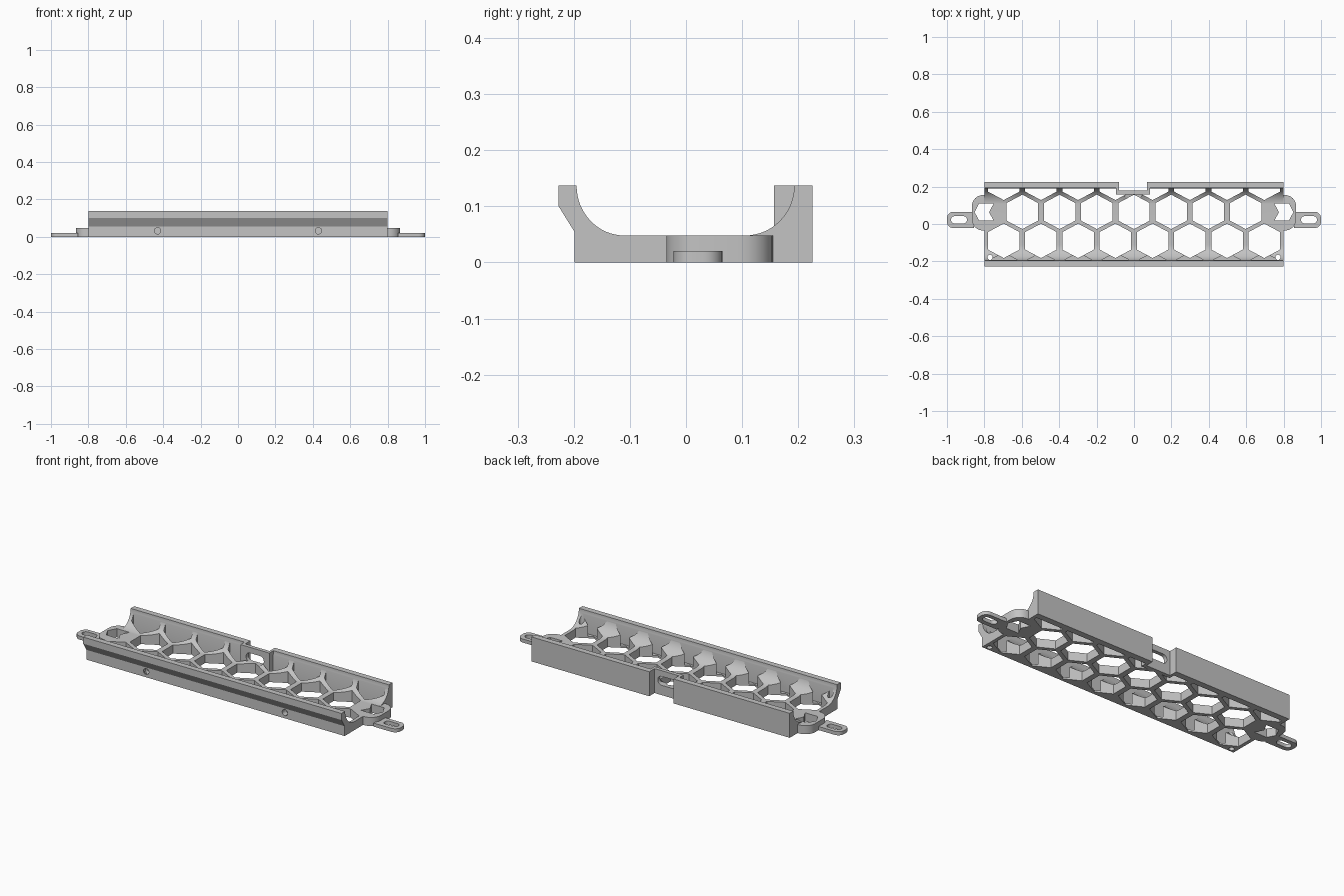
import bpy
import bmesh
from math import sin, cos, pi, radians
from mathutils import Vector

cube = bpy.data.objects.get("Cube")
if cube:
    bpy.data.objects.remove(cube, do_unlink=True)

GREY = (0.55, 0.55, 0.55, 1)
grey = bpy.data.materials.new("plain grey")
grey.use_nodes = True
grey.diffuse_color = GREY
grey.node_tree.nodes["Principled BSDF"].inputs["Base Color"].default_value = GREY


def make(name, points, vector):
    """Closed prism from a planar loop of 3D points swept along a vector."""
    n = len(points)
    verts = [Vector(p) for p in points] + [Vector(p) + Vector(vector) for p in points]
    faces = [range(n), range(n, 2 * n)]
    faces += [(i, (i + 1) % n, (i + 1) % n + n, i + n) for i in range(n)]
    mesh = bpy.data.meshes.new(name)
    mesh.from_pydata(verts, [], [tuple(f) for f in faces])
    bm = bmesh.new()
    bm.from_mesh(mesh)
    bmesh.ops.recalc_face_normals(bm, faces=bm.faces)
    bm.to_mesh(mesh)
    bm.free()
    mesh.materials.append(grey)
    ob = bpy.data.objects.new(name, mesh)
    bpy.context.collection.objects.link(ob)
    return ob


def upright(points, low, high):
    """Vertical prism from an xy outline."""
    return [(x, y, low) for x, y in points], (0, 0, high - low)


def across(points, front, back):
    """Prism along y from an xz outline."""
    return [(x, front, z) for x, z in points], (0, back - front, 0)


def rectangle(x0, x1, y0, y1):
    return [(x0, y0), (x1, y0), (x1, y1), (x0, y1)]


def rounded(x0, x1, y0, y1, r, steps=6):
    """Rounded rectangle outline."""
    corners = [(x1 - r, y1 - r), (x0 + r, y1 - r), (x0 + r, y0 + r), (x1 - r, y0 + r)]
    return [(cx + r * cos((q + i / steps) * pi / 2), cy + r * sin((q + i / steps) * pi / 2))
            for q, (cx, cy) in enumerate(corners) for i in range(steps + 1)]


def circle(x, y, r):
    return [(x + r * cos(i * pi / 12), y + r * sin(i * pi / 12)) for i in range(24)]


def cut(ob, prism):
    """Subtract one prism and discard the cutter."""
    cutter = make("cutter", *prism)
    mod = ob.modifiers.new("cut", "BOOLEAN")
    mod.operation, mod.solver, mod.object = "DIFFERENCE", "EXACT", cutter
    bpy.context.view_layer.objects.active = ob
    bpy.ops.object.modifier_apply(modifier=mod.name)
    bpy.data.objects.remove(cutter, do_unlink=True)


def smooth(ob):
    bpy.ops.object.select_all(action="DESELECT")
    ob.select_set(True)
    bpy.context.view_layer.objects.active = ob
    bpy.ops.object.shade_smooth_by_angle(angle=radians(30))


HALF, TOP, FLOOR = 0.8, 0.137, 0.048
# Honeycomb cell: half width, half height, shoulder height; then the spacing
W, H, S = 0.084, 0.092, 0.047
PITCH, ROW, MID = 0.199, 0.155, 0.065

# Channel profile: two walls joined to the floor by quarter-round fillets
arcs = []
for cy, ry, start in ((0.105, 0.088, 0), (-0.11, 0.085, -pi / 2)):
    for i in range(17):
        a = start - i * pi / 32
        arcs.append((cy + ry * cos(a), TOP + (TOP - FLOOR) * sin(a)))
profile = [(-0.227, TOP), (-0.227, 0.1), (-0.199, 0.055), (-0.199, 0),
           (0.225, 0), (0.225, TOP)] + arcs
tray = make("tray", [(-HALF, y, z) for y, z in profile], (2 * HALF, 0, 0))

# Honeycomb openings: two full rows
for cy, count in ((MID, 7), (MID - ROW, 8)):
    for i in range(count):
        cx = (i - (count - 1) / 2) * PITCH
        cut(tray, upright([(cx, cy + H), (cx + W, cy + S), (cx + W, cy - S),
                           (cx, cy - H), (cx - W, cy - S), (cx - W, cy + S)], -0.1, 0.3))

# Partial honeycomb rows beside the walls; the front ones are blind
for i in range(8):
    cx = (i - 3.5) * PITCH
    cy, rim = MID + ROW, 0.19
    cut(tray, upright([(cx, cy - H), (cx + W, cy - S), (cx + W, rim),
                       (cx - W, rim), (cx - W, cy - S)], -0.1, 0.3))
    tip, rim = MID - 2 * ROW + H, -0.192
    s = (tip - rim) * W / (H - S)
    cut(tray, upright([(cx, tip), (cx + s, rim), (cx - s, rim)], 0.01, 0.3))

# Recess in the back wall, closed by a thin set-back wall with a cable slot
wall = make("recess_wall", *upright(rectangle(-0.095, 0.085, 0.157, 0.205), 0, TOP))
recess = upright(rectangle(-0.08, 0.07, 0.178, 0.3), -0.1, 0.3)
slot = across(rounded(-0.06, 0.05, 0.055, 0.105, 0.024), 0.1, 0.3)
for part in (tray, wall):
    cut(part, recess)
    cut(part, slot)
smooth(wall)

# Rounded end blocks, slotted mounting ears, end openings and screw holes
for side, s in (("left", 1), ("right", -1)):
    chevron = [(0.828, 0.11), (0.75, 0.11), (0.775, 0.063), (0.75, 0.018), (0.828, 0.018), (0.852, 0.063)]
    opening = upright([(s * x, y) for x, y in chevron], -0.1, 0.3)
    cut(tray, opening)
    cut(tray, upright(circle(s * 0.77, -0.178, 0.014), -0.1, 0.3))
    cut(tray, across(circle(s * 0.43, 0.032, 0.017), -0.3, -0.165))

    bulge = [(x, y) for x, y in rounded(0.7, 0.867, -0.035, 0.155, 0.06) if x > 0.8]
    bulge += [(0.795, -0.035), (0.795, 0.155)]
    # Order the outline around its middle
    bulge.sort(key=lambda p: Vector((p[0] - 0.82, p[1] - 0.06)).angle_signed(Vector((1, 0))))
    block = make(side + "_end_block", *upright([(s * x, y) for x, y in bulge], 0, FLOOR))
    cut(block, opening)
    smooth(block)

    ear_outline = [(max(x, 0.855), y) for x, y in rounded(0.82, 1, -0.022, 0.065, 0.034)]
    ear_outline = list(dict.fromkeys(ear_outline))
    ear_outline = [p for p in ear_outline if p[0] > 0.856] + [(0.855, 0.065), (0.855, -0.022)]
    ear_outline.sort(key=lambda p: Vector((p[0] - 0.92, p[1] - 0.02)).angle_signed(Vector((1, 0))))
    ear = make(side + "_ear", *upright([(s * x, y) for x, y in ear_outline], 0, 0.02))
    cut(ear, upright([(s * x, y) for x, y in rounded(0.893, 0.978, 0.003, 0.042, 0.019)], -0.1, 0.1))
    smooth(ear)
smooth(tray)
